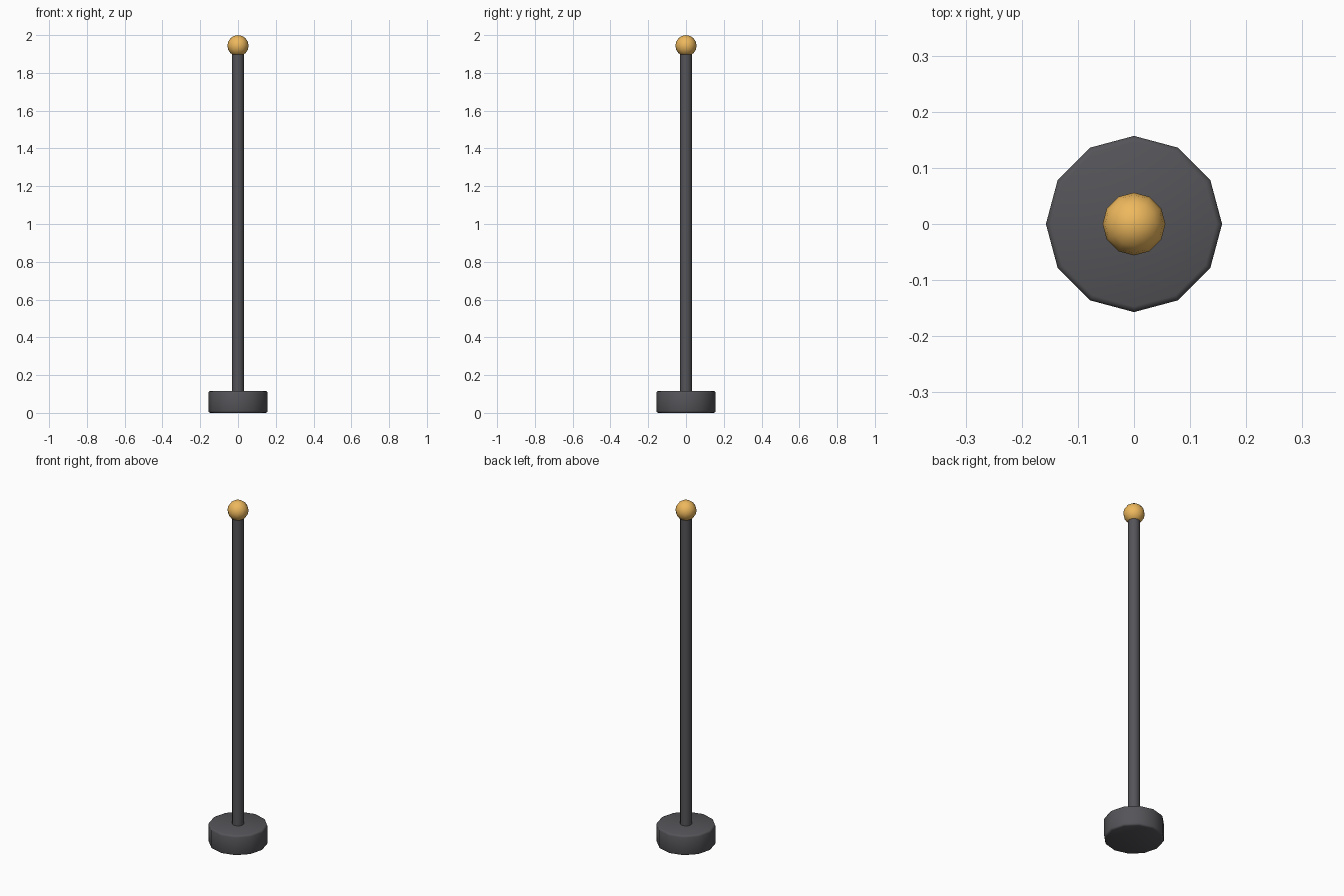
import bpy, math

if "Cube" in bpy.data.objects:
    bpy.data.objects.remove(bpy.data.objects["Cube"])

def material(name, rgb):
    m = bpy.data.materials.new(name)
    m.diffuse_color = (*rgb, 1)
    m.use_nodes = True
    m.node_tree.nodes["Principled BSDF"].inputs["Base Color"].default_value = m.diffuse_color
    return m

dark = material("dark_metal", (0.09, 0.09, 0.1))
gold = material("gold", (0.85, 0.48, 0.11))

def lathe(name, profile, sides, mat):
    """Revolve (radius, z) points about z; zero radius makes a pole."""
    verts, rings, faces = [], [], []
    for r, z in profile:
        n = sides if r > 0 else 1
        rings.append(range(len(verts), len(verts) + n))
        for i in range(n):
            a = 2 * math.pi * i / sides
            verts.append((r * math.cos(a), r * math.sin(a), z))
    for lo, hi in zip(rings, rings[1:]):
        for i in range(sides):
            j = (i + 1) % sides
            if len(lo) == 1:
                faces.append((lo[0], hi[j], hi[i]))
            elif len(hi) == 1:
                faces.append((lo[i], lo[j], hi[0]))
            else:
                faces.append((lo[i], lo[j], hi[j], hi[i]))
    # Flat caps on open ends
    if len(rings[0]) > 1:
        faces.append(tuple(reversed(rings[0])))
    if len(rings[-1]) > 1:
        faces.append(tuple(rings[-1]))
    me = bpy.data.meshes.new(name)
    me.from_pydata(verts, [], faces)
    me.materials.append(mat)
    ob = bpy.data.objects.new(name, me)
    bpy.context.collection.objects.link(ob)
    bpy.ops.object.select_all(action='DESELECT')
    ob.select_set(True)
    bpy.context.view_layer.objects.active = ob
    bpy.ops.object.shade_smooth_by_angle(angle=math.radians(50))
    return ob

# Weighted foot with softened rims
lathe("base", [(0.147, 0), (0.154, 0.003), (0.157, 0.01),
               (0.157, 0.106), (0.154, 0.113), (0.147, 0.116)], 12, dark)

# Upright pole
lathe("pole", [(0.031, 0.10), (0.031, 1.905)], 12, dark)

# Ball finial
R = 0.056
ball = [(R * math.sin(math.pi * k / 8) if 0 < k < 8 else 0,
         2 - R - R * math.cos(math.pi * k / 8)) for k in range(9)]
lathe("finial", ball, 12, gold)
